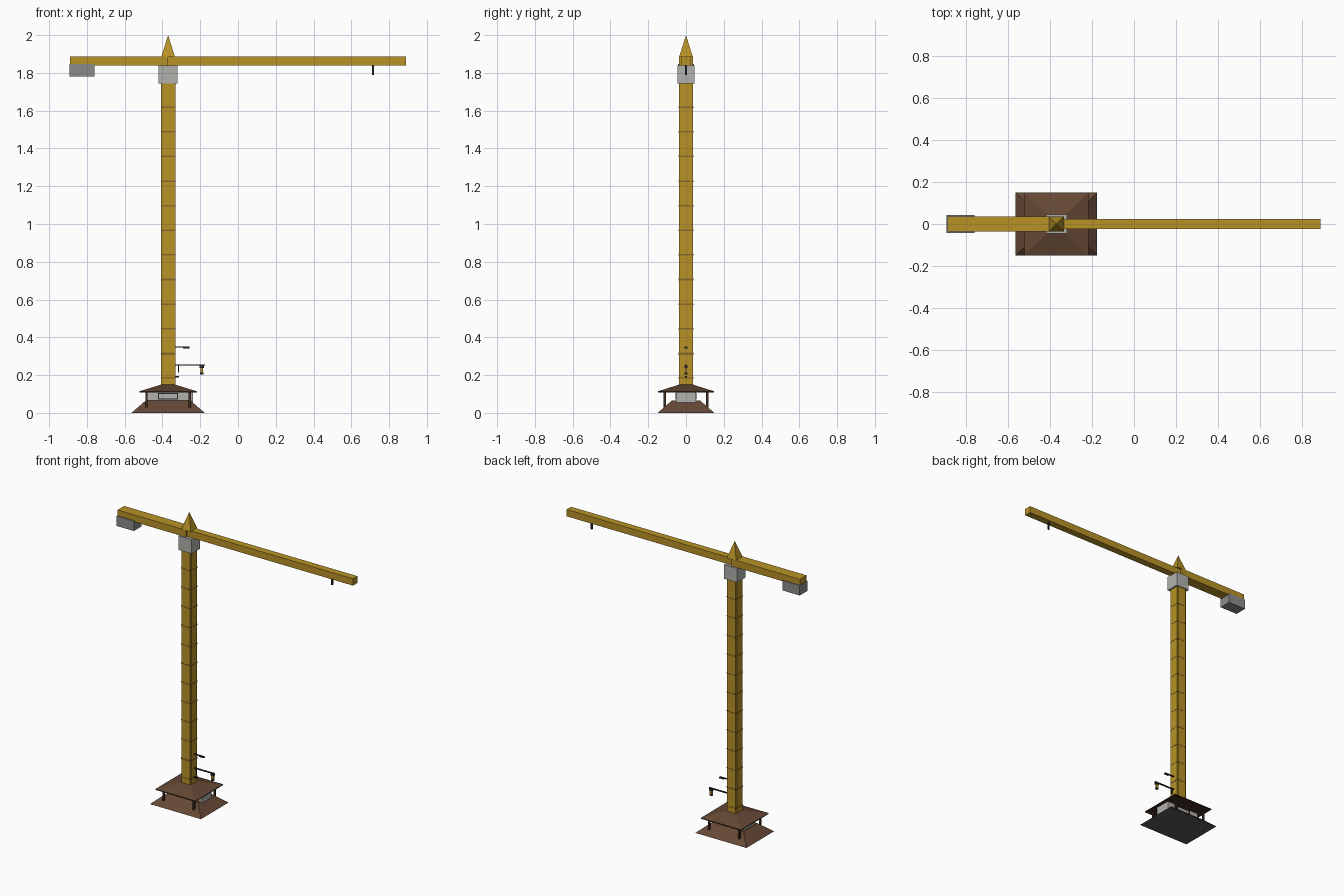
import bpy, bmesh

old = bpy.data.objects.get("Cube")
if old:
    bpy.data.objects.remove(old, do_unlink=True)


def material(name, r, g, b):
    m = bpy.data.materials.new(name)
    m.use_nodes = True
    m.diffuse_color = (r, g, b, 1)
    m.node_tree.nodes["Principled BSDF"].inputs["Base Color"].default_value = (r, g, b, 1)
    return m


YELLOW = material("crane yellow", 0.48, 0.29, 0.02)
OCHRE = material("dark ochre", 0.25, 0.14, 0.02)
BROWN = material("timber brown", 0.13, 0.065, 0.035)
DARK_WOOD = material("dark wood", 0.05, 0.025, 0.015)
LIGHT = material("light grey", 0.44, 0.44, 0.42)
CONCRETE = material("concrete grey", 0.26, 0.26, 0.25)
STONE = material("dark stone", 0.1, 0.1, 0.1)
IRON = material("black iron", 0.02, 0.02, 0.025)

CX = -0.37  # tower axis


def finish(name, bm, mats):
    bmesh.ops.recalc_face_normals(bm, faces=bm.faces[:])
    mesh = bpy.data.meshes.new(name)
    bm.to_mesh(mesh)
    bm.free()
    ob = bpy.data.objects.new(name, mesh)
    bpy.context.collection.objects.link(ob)
    for m in mats:
        mesh.materials.append(m)
    return ob


def frustum(name, x, z0, z1, bottom, top, *mats):
    """Four-sided block from half sizes at the bottom and the top."""
    bm = bmesh.new()
    corners = ((-1, -1), (1, -1), (1, 1), (-1, 1))
    rings = [[bm.verts.new((x + i * h[0], j * h[1], z)) for i, j in corners]
             for h, z in ((bottom, z0), (top, z1))]
    bm.faces.new(rings[0][::-1])
    bm.faces.new(rings[1])
    for k in range(4):
        n = (k + 1) % 4
        bm.faces.new((rings[0][k], rings[0][n], rings[1][n], rings[1][k]))
    bmesh.ops.remove_doubles(bm, verts=bm.verts[:], dist=0.0001)
    return finish(name, bm, mats)


def box(name, x0, x1, half_y, z0, z1, mat, y=0):
    half = ((x1 - x0) / 2, half_y)
    ob = frustum(name, (x0 + x1) / 2, z0, z1, half, half, mat)
    ob.location.y = y
    return ob


def notched_prism(name, outer, inner, z0, z1, mat):
    """Square column with a small square notch along each corner."""
    bm = bmesh.new()
    outline = []
    for sx, sy, flip in ((1, 1, 0), (-1, 1, 1), (-1, -1, 0), (1, -1, 1)):
        trio = [(outer, inner), (inner, inner), (inner, outer)]
        outline += [(sx * a, sy * b) for a, b in (trio[::-1] if flip else trio)]
    face = bm.faces.new([bm.verts.new((CX + a, b, z0)) for a, b in outline])
    up = bmesh.ops.extrude_face_region(bm, geom=[face])["geom"]
    for v in up:
        if isinstance(v, bmesh.types.BMVert):
            v.co.z = z1
    return finish(name, bm, [mat])


# Sloped plinth with a stone underside
plinth = frustum("plinth", CX, 0, 0.065, (0.194, 0.15), (0.119, 0.075), BROWN, STONE)
for p in plinth.data.polygons:
    if p.normal.z < -0.9:
        p.material_index = 1

# Small house under the roof, with framed windows front and back
box("house_body", CX - 0.115, CX + 0.132, 0.053, 0.045, 0.112, LIGHT)
for side, label in ((-1, "front"), (1, "back")):
    y = side * 0.054
    for z in (0.07, 0.1):
        box(label + "_window_rail", CX - 0.053, CX + 0.053, 0.002, z, z + 0.005, IRON, y)
    for x in (-0.05, 0.05):
        box(label + "_window_stile", CX + x - 0.003, CX + x + 0.003, 0.002, 0.07, 0.105, IRON, y)

# Corner posts
for sx in (-1, 1):
    for sy in (-1, 1):
        x = CX + sx * 0.115
        box("roof_post", x - 0.006, x + 0.006, 0.006, 0.028, 0.113, DARK_WOOD, sy * 0.113)

# Hipped roof over a dark eave
box("roof_eave", CX - 0.152, CX + 0.152, 0.149, 0.108, 0.114, DARK_WOOD)
frustum("roof", CX, 0.114, 0.15, (0.153, 0.15), (0.036, 0.036), BROWN)

# Tower with evenly spaced bands
notched_prism("tower", 0.038, 0.031, 0.13, 1.75, YELLOW)
for i in range(12):
    z = 0.185 + i * 0.1303
    if i < 12:
        notched_prism("tower_band", 0.0388, 0.0318, z - 0.004, z + 0.004, OCHRE)
notched_prism("top_band", 0.0388, 0.0318, 0.307, 0.315, OCHRE)

# Turning cab, arms and peak
box("cab", CX - 0.05, CX + 0.05, 0.045, 1.743, 1.84, LIGHT)
box("counter_arm", -0.89, CX, 0.036, 1.84, 1.888, YELLOW)
box("long_arm", CX, 0.89, 0.024, 1.84, 1.887, YELLOW)
frustum("peak", CX, 1.885, 2.0, (0.036, 0.036), (0, 0), YELLOW)
box("counterweight", -0.893, -0.761, 0.042, 1.78, 1.848, CONCRETE)
box("hook_cable", 0.71, 0.72, 0.005, 1.79, 1.842, IRON)

# Brackets on the right-hand end of the tower
box("upper_bracket", -0.335, -0.257, 0.004, 0.346, 0.352, IRON)
box("upper_bracket_tip", -0.29, -0.257, 0.007, 0.342, 0.35, IRON)
box("lamp_arm", -0.335, -0.176, 0.004, 0.25, 0.257, IRON)
box("lamp_arm_strut", -0.318, -0.312, 0.003, 0.215, 0.251, IRON)
box("lower_bracket", -0.335, -0.312, 0.006, 0.187, 0.195, IRON)

# Hanging lantern
box("lantern_cap", -0.203, -0.18, 0.008, 0.238, 0.251, IRON)
box("lantern_glass", -0.199, -0.184, 0.006, 0.212, 0.24, YELLOW)
box("lantern_base", -0.2, -0.183, 0.007, 0.204, 0.213, IRON)
